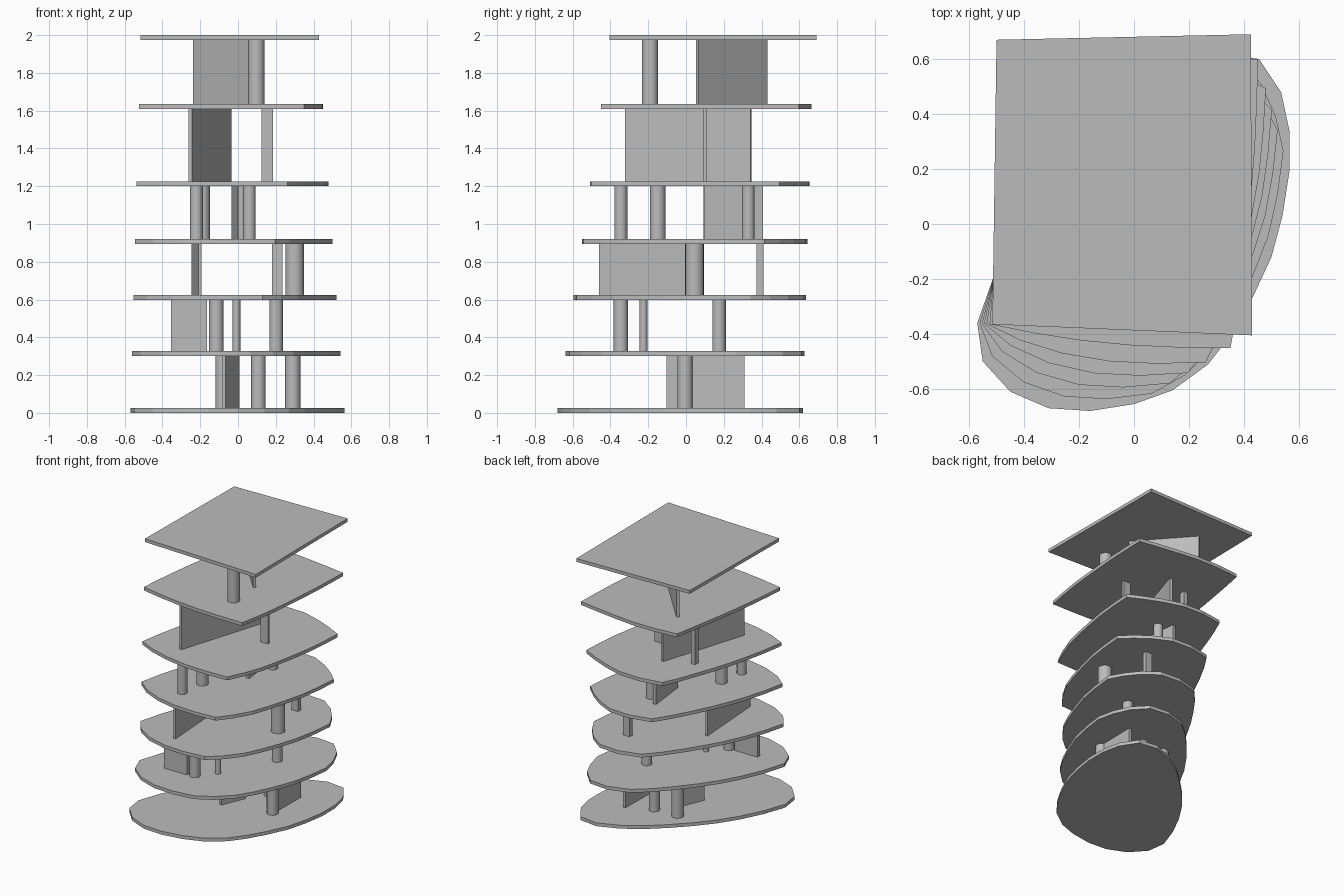
import bpy, bmesh, math
from mathutils import Vector

cube = bpy.data.objects.get("Cube")
if cube:
    bpy.data.objects.remove(cube, do_unlink=True)

# One plain grey for the whole model
grey = bpy.data.materials.new("light_grey")
grey.use_nodes = True
colour = (0.5, 0.5, 0.5, 1)
grey.diffuse_color = colour
grey.node_tree.nodes["Principled BSDF"].inputs["Base Color"].default_value = colour

THICK = 0.025
FLOORS = [0, 0.302, 0.598, 0.895, 1.2, 1.61, 1.975]   # slab undersides


def prism(name, outline, z0, z1, smooth=False):
    """Closed vertical prism over a counter-clockwise plan outline."""
    bm = bmesh.new()
    base = bm.faces.new([bm.verts.new((x, y, z0)) for x, y in outline])
    top = bmesh.ops.extrude_face_region(bm, geom=[base])["geom"]
    bmesh.ops.translate(bm, vec=(0, 0, z1 - z0),
                        verts=[g for g in top if isinstance(g, bmesh.types.BMVert)])
    bmesh.ops.recalc_face_normals(bm, faces=bm.faces)
    if smooth:
        for f in bm.faces:
            f.smooth = len(f.verts) == 4
        for e in bm.edges:
            e.smooth = e.calc_face_angle(0) < math.radians(40)
    mesh = bpy.data.meshes.new(name)
    bm.to_mesh(mesh)
    bm.free()
    mesh.materials.append(grey)
    obj = bpy.data.objects.new(name, mesh)
    bpy.context.collection.objects.link(obj)
    return obj


def storey(level):
    return FLOORS[level - 1] + THICK, FLOORS[level]


def column(level, x, y, r):
    turns = [math.tau * i / 24 for i in range(24)]
    prism(f"column_level_{level}",
          [(x + r * math.cos(a), y + r * math.sin(a)) for a in turns],
          *storey(level), smooth=True)


def wall(level, start, end, thick=0.02, name="wall"):
    a, b = Vector(start), Vector(end)
    d = (b - a).normalized()
    n = Vector((-d.y, d.x)) * thick / 2
    prism(f"{name}_level_{level}", [a - n, b - n, b + n, a + n], *storey(level))


# Floor slabs: a rounded plan that turns into a four-cornered one with height
rounded = [
    [(-.57, -.36), (-.55, -.5), (-.45, -.61), (-.31, -.67), (-.16, -.68)],
    [(0, -.655), (.14, -.605), (.27, -.51), (.355, -.4), (.43, -.27), (.5, -.12), (.54, .03)],
    [(.565, .19), (.565, .34), (.535, .48), (.455, .6), (.31, .62)],
    [(.155, .56), (.02, .475), (-.105, .365), (-.225, .245), (-.335, .115), (-.43, -.03), (-.51, -.19)],
]
corners = [Vector(c) for c in ((-.515, -.365), (.43, -.405), (.425, .69), (-.5, .67))]

for i, z in enumerate(FLOORS):
    t = z / FLOORS[-1]
    plan = []
    for side, points in enumerate(rounded):
        a, b = corners[side], corners[(side + 1) % 4]
        for k, p in enumerate(points):
            straight = a.lerp(b, k / len(points))
            plan.append(Vector(p).lerp(straight, t))
    prism("roof_slab" if i == 6 else f"floor_slab_{i + 1}", plan, z, z + THICK)

# Round columns: level, x, y, radius
for spec in [
    (1, .29, -.005, .04), (1, .108, .22, .038), (1, -.078, .21, .042),
    (2, -.115, -.345, .038), (2, -.008, -.225, .02), (2, .202, .175, .036),
    (3, .3, .045, .049),
    (4, -.22, -.345, .034), (4, -.19, -.15, .041), (4, .06, .33, .033),
    (6, .097, -.19, .043),
]:
    column(*spec)

# Straight walls
wall(1, (-.075, -.1), (0, .08))
wall(1, (.29, .02), (.295, .31))
wall(2, (-.355, -.355), (-.165, -.355), .03)
wall(3, (-.202, -.46), (-.238, .095), .016)
wall(4, (.012, .095), (-.022, .405), .025)
wall(5, (-.253, -.32), (-.045, .345))
wall(6, (-.23, .425), (.095, .06))

# Short flat posts
wall(3, (.18, .392), (.235, .392), .035, "post")
wall(5, (.125, .1), (.185, .1), .022, "post")
wall(5, (-.26, .245), (-.226, .245), .04, "post")
